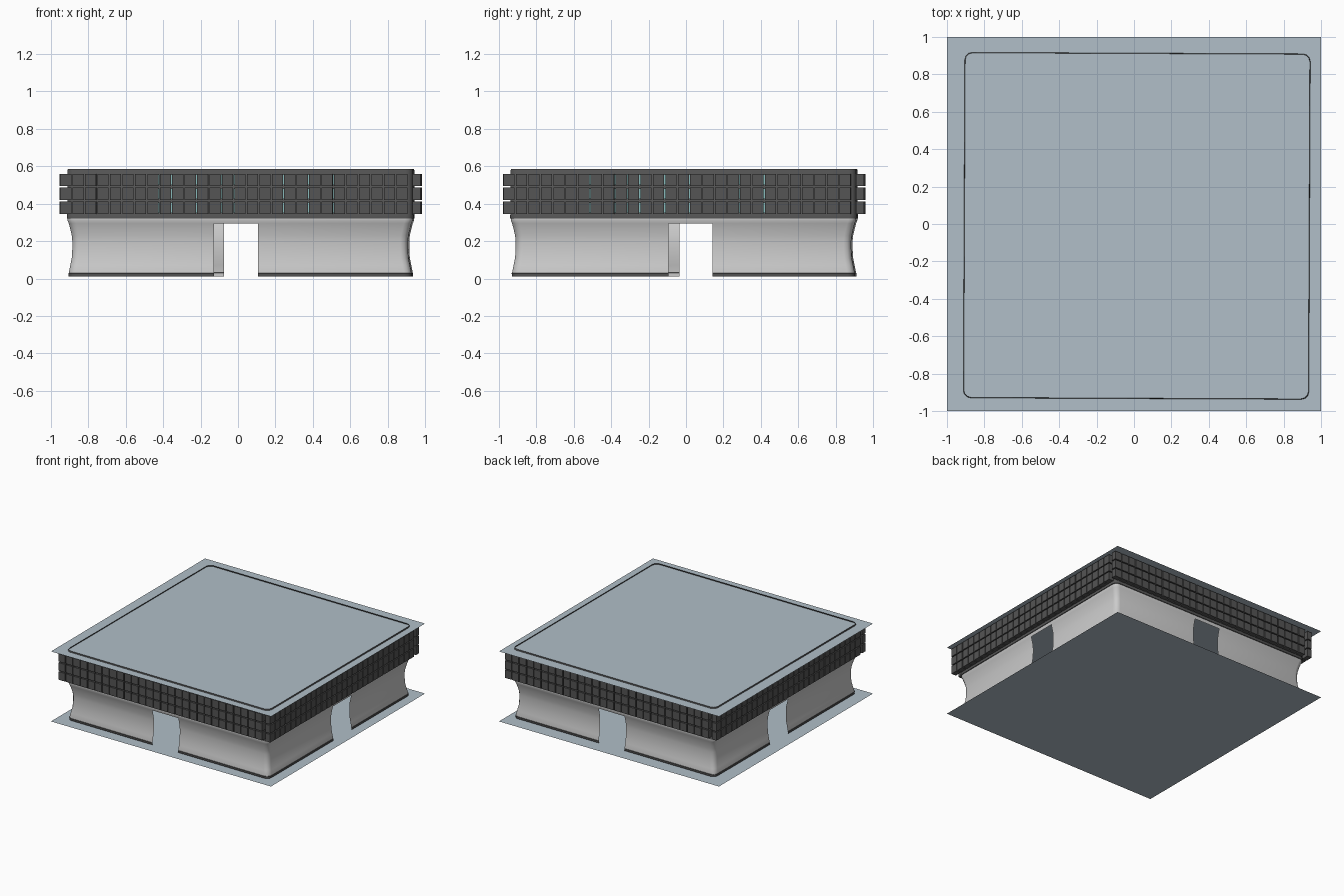
import bpy, bmesh, math, random
from mathutils import Matrix, Vector

if "Cube" in bpy.data.objects:
    bpy.data.objects.remove(bpy.data.objects["Cube"])

random.seed(4)
# shared placement: the walls sit slightly off centre and slightly turned
PLACE = Matrix.Translation((0.015, -0.01, 0)) @ Matrix.Rotation(math.radians(-0.25), 4, 'Z')
# doorway start and end along each side, counter-clockwise from the front
DOORS = [(-0.14, 0.095), (-0.08, 0.155), (-0.14, 0.095), (-0.205, 0.03)]
DOOR_TOP = 0.295


def material(name, rgb):
    m = bpy.data.materials.new(name)
    m.diffuse_color = (*rgb, 1)
    m.use_nodes = True
    m.node_tree.nodes["Principled BSDF"].inputs["Base Color"].default_value = m.diffuse_color
    return m


def finish(name, bm, mat=None, place=PLACE):
    me = bpy.data.meshes.new(name)
    bm.to_mesh(me)
    bm.free()
    ob = bpy.data.objects.new(name, me)
    bpy.context.collection.objects.link(ob)
    ob.matrix_world = place
    if mat:
        me.materials.append(mat)
    return ob


def smooth(ob, angle=35):
    bpy.ops.object.select_all(action='DESELECT')
    ob.select_set(True)
    bpy.context.view_layer.objects.active = ob
    bpy.ops.object.shade_smooth_by_angle(angle=math.radians(angle))


def turn(k):
    return Matrix.Rotation(k * math.pi / 2, 4, 'Z')


def ring(h, z, r=0.04):
    """Rounded square outline with breakpoints at the doorways."""
    pts = []
    for k in range(4):
        a, b = DOORS[k]
        side = [(-(h - r), -h), (a, -h), (b, -h), (h - r, -h)]
        side += [(h - r + r * math.sin(q), -(h - r) - r * math.cos(q))
                 for q in (math.pi / 6, math.pi / 3)]
        pts += [turn(k) @ Vector((x, y, z)) for x, y in side]
    return pts


def wall(name, profile, mat=None, doors=False):
    """Sheet wall: sweep a (half width, height) profile around the outline."""
    bm = bmesh.new()
    rows = [[bm.verts.new(p) for p in ring(h, z)] for h, z in profile]
    n = len(rows[0])
    for lo, hi, (_, z) in zip(rows, rows[1:], profile[1:]):
        for i in range(n):
            if doors and i % 6 == 1 and z <= DOOR_TOP + 1e-4:
                continue
            j = (i + 1) % n
            bm.faces.new((lo[i], lo[j], hi[j], hi[i]))
    ob = finish(name, bm, mat)
    smooth(ob)
    return ob


def box(bm, size, centre, k=0):
    m = turn(k) @ Matrix.Translation(centre) @ Matrix.Diagonal((*size, 1))
    bmesh.ops.create_cube(bm, size=1, matrix=m)


slab_mat = material("pale_blue", (0.44, 0.52, 0.58))
dark = material("dark_grey", (0.09, 0.09, 0.09))
teal = material("teal", (0.25, 0.5, 0.5))

# floor and roof sheets
for name, z in (("floor_sheet", 0.0), ("roof_sheet", 0.575)):
    bm = bmesh.new()
    bmesh.ops.create_grid(bm, x_segments=1, y_segments=1, size=1)
    finish(name, bm, slab_mat, Matrix.Translation((0, 0, z)))

# curved lower wall with four doorways
wall("lower_wall", [(0.916, 0.012), (0.916, 0.03), (0.908, 0.07), (0.900, 0.11),
                    (0.897, 0.16), (0.897, 0.20), (0.900, 0.23), (0.908, 0.265),
                    (0.916, DOOR_TOP), (0.922, 0.31), (0.922, 0.32)], doors=True)
wall("base_trim", [(0.917, 0.012), (0.918, 0.028), (0.914, 0.032)], dark, doors=True)

# dark upper wall behind the blocks
wall("upper_wall", [(0.915, 0.318), (0.926, 0.322), (0.926, 0.34), (0.924, 0.345),
                    (0.924, 0.578), (0.921, 0.585)], dark)

# three rows of facade blocks running round all sides
COUNT, OUT, DEPTH = 29, 0.965, 0.042
pitch = 2 * OUT / COUNT
bm = bmesh.new()
for k in range(4):
    for row in range(3):
        z = 0.378 + row * 0.0745
        for i in range(COUNT - 1):
            t = -OUT + (i + 0.5) * pitch
            box(bm, (pitch - 0.007, DEPTH, 0.066), (t, -OUT + DEPTH / 2, z), k)
finish("facade_blocks", bm, dark)

# teal glints in some of the gaps
bm = bmesh.new()
for k in range(4):
    for i in random.sample(range(7, 23), 8):
        for row in range(3):
            box(bm, (0.006, 0.012, 0.056),
                (-OUT + i * pitch, -0.929, 0.378 + row * 0.0745), k)
finish("gap_lights", bm, teal)
